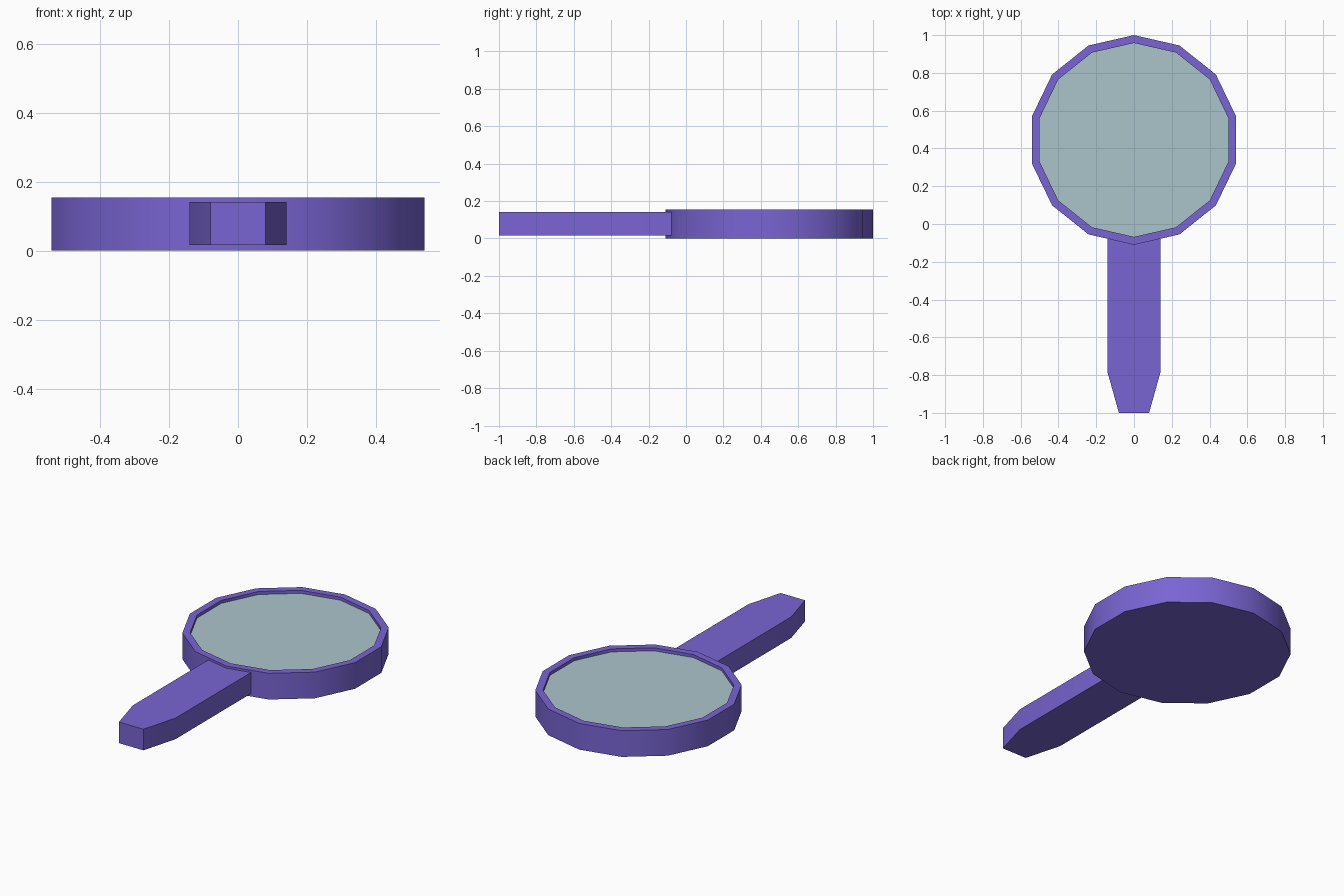
import bpy
import bmesh
from math import sin, cos, tau, radians

cube = bpy.data.objects.get("Cube")
if cube:
    bpy.data.objects.remove(cube)


def material(name, rgb):
    mat = bpy.data.materials.new(name)
    mat.use_nodes = True
    mat.diffuse_color = (*rgb, 1)
    mat.node_tree.nodes["Principled BSDF"].inputs["Base Color"].default_value = (*rgb, 1)
    return mat


purple = material("purple", (0.19, 0.13, 0.65))
glass = material("pale glass", (0.41, 0.56, 0.60))

SIDES = 14
CENTRE_Y = 0.445


def finish(name, bm, mats):
    bmesh.ops.recalc_face_normals(bm, faces=bm.faces)
    mesh = bpy.data.meshes.new(name)
    bm.to_mesh(mesh)
    bm.free()
    for mat in mats:
        mesh.materials.append(mat)
    obj = bpy.data.objects.new(name, mesh)
    bpy.context.collection.objects.link(obj)
    bpy.ops.object.select_all(action='DESELECT')
    obj.select_set(True)
    bpy.context.view_layer.objects.active = obj
    bpy.ops.object.shade_smooth_by_angle(angle=radians(30))
    return obj


def ring(bm, radius, z):
    return [bm.verts.new((radius * sin(tau * i / SIDES),
                          CENTRE_Y + radius * cos(tau * i / SIDES), z))
            for i in range(SIDES)]


# Round frame: closed back, outer wall, rim and recessed glass pane
bm = bmesh.new()
rings = [ring(bm, r, z) for r, z in
         ((0.555, 0), (0.555, 0.155), (0.513, 0.155), (0.513, 0.137))]
bm.faces.new(rings[0])
for low, high in zip(rings, rings[1:]):
    for i in range(SIDES):
        j = (i + 1) % SIDES
        bm.faces.new((low[i], low[j], high[j], high[i]))
pane = bm.faces.new(rings[-1])
pane.material_index = 1
finish("mirror_frame", bm, [purple, glass])

# Flat handle with a tapered end, pushed into the frame wall
bm = bmesh.new()
half = [(0.14, -0.07), (0.14, -0.785), (0.08, -1.0)]
outline = half + [(-x, y) for x, y in reversed(half)]
base = bm.faces.new([bm.verts.new((x, y, 0.017)) for x, y in outline])
top = bmesh.ops.extrude_face_region(bm, geom=[base], use_keep_orig=True)
bmesh.ops.translate(bm, vec=(0, 0, 0.125),
                    verts=[v for v in top["geom"] if isinstance(v, bmesh.types.BMVert)])
finish("handle", bm, [purple])
